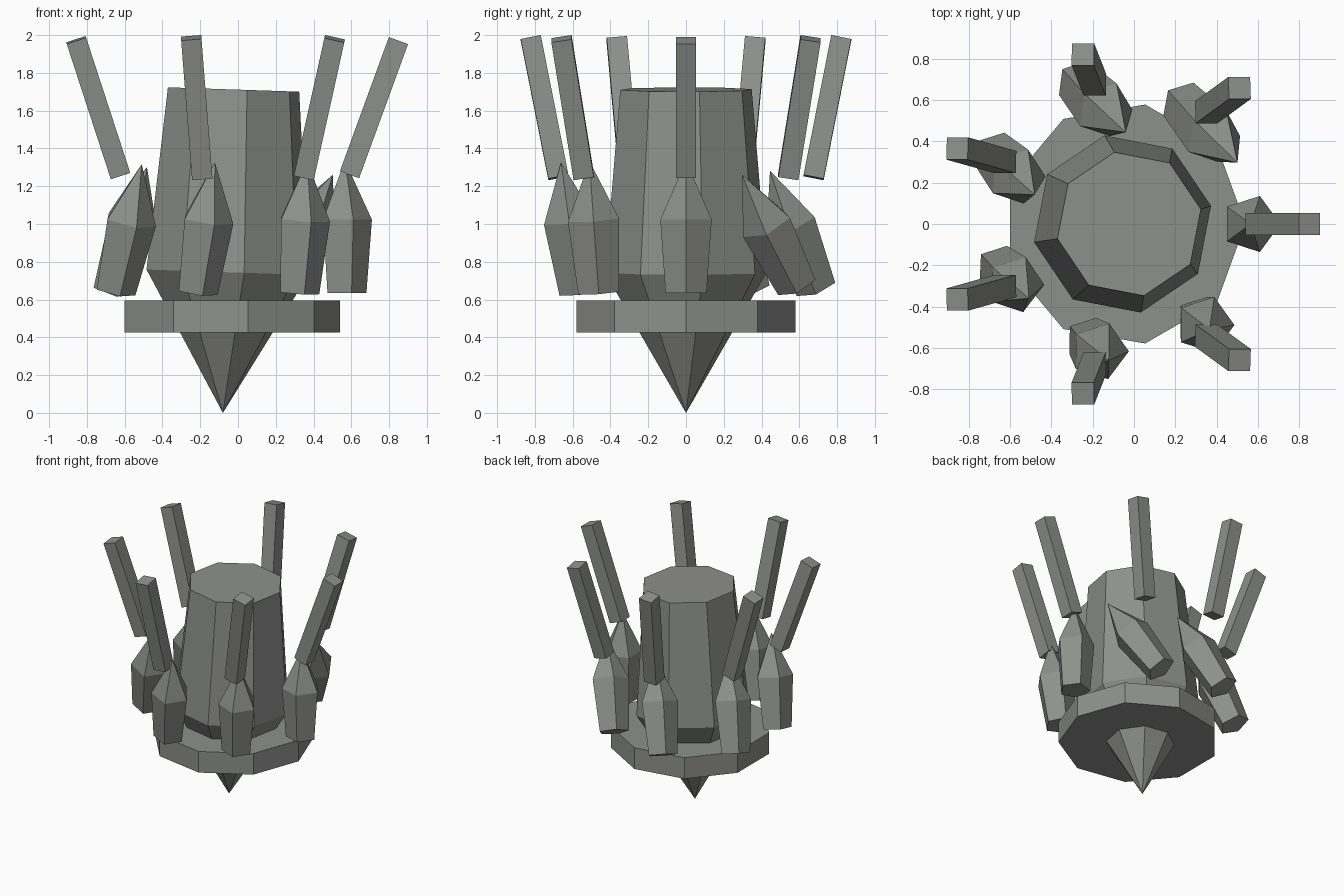
import bpy, bmesh, math
from mathutils import Euler

if "Cube" in bpy.data.objects:
    bpy.data.objects.remove(bpy.data.objects["Cube"])

mat = bpy.data.materials.new("stone_grey")
mat.diffuse_color = (0.27, 0.28, 0.265, 1)
mat.use_nodes = True
mat.node_tree.nodes["Principled BSDF"].inputs["Base Color"].default_value = mat.diffuse_color


def lathe(name, profile, sides, phase=0.0, loc=(0, 0, 0), rot=(0, 0, 0)):
    """Faceted solid of revolution from (radius, z) pairs; radius 0 is a point."""
    bm = bmesh.new()
    rings = []
    for r, z in profile:
        if r == 0:
            rings.append([bm.verts.new((0, 0, z))] * sides)
        else:
            angs = [phase + math.tau * i / sides for i in range(sides)]
            rings.append([bm.verts.new((r * math.cos(a), r * math.sin(a), z)) for a in angs])
    for low, high in zip(rings, rings[1:]):
        for i in range(sides):
            j = (i + 1) % sides
            corners = dict.fromkeys((low[i], low[j], high[j], high[i]))
            bm.faces.new(list(corners))
    for (r, _), ring in ((profile[0], rings[0]), (profile[-1], rings[-1])):
        if r:
            bm.faces.new(ring)
    bmesh.ops.recalc_face_normals(bm, faces=bm.faces)
    me = bpy.data.meshes.new(name)
    bm.to_mesh(me)
    bm.free()
    me.materials.append(mat)
    ob = bpy.data.objects.new(name, me)
    ob.location = loc
    ob.rotation_euler = Euler(rot)
    bpy.context.collection.objects.link(ob)
    return ob


CX = -0.048   # centre of the ring of parts
COUNT = 7

# Central pointed column, leaning slightly to +x
lathe("column", [(0, 0), (0.438, 0.745), (0.355, 1.713)], 8, math.radians(11.6),
      (-0.08, 0, 0), (0, 0.033, 0))

# Nine-sided collar
lathe("collar", [(0.588, 0.425), (0.588, 0.595)], 9, 0, (CX, 0, 0))

for k in range(COUNT):
    a = math.tau * k / COUNT
    c, s = math.cos(a), math.sin(a)

    # Five-sided crystals, each tilted a little less than the one before
    t = 0.071 * ((COUNT - k) % COUNT)
    lathe(f"crystal_{k + 1}", [(0.114, -0.258), (0.143, 0.13), (0, 0.443)], 5, 0,
          (CX + 0.614 * c, 0.614 * s, 0.893), (t, t, 0))

    # Square rods splaying outward above the crystals
    lathe(f"rod_{k + 1}", [(0.0765, -0.378), (0.0765, 0.378)], 4, math.pi / 4,
          (CX + 0.768 * c, 0.768 * s, 1.616), (-0.2 * s, 0.35 * c, 0))
